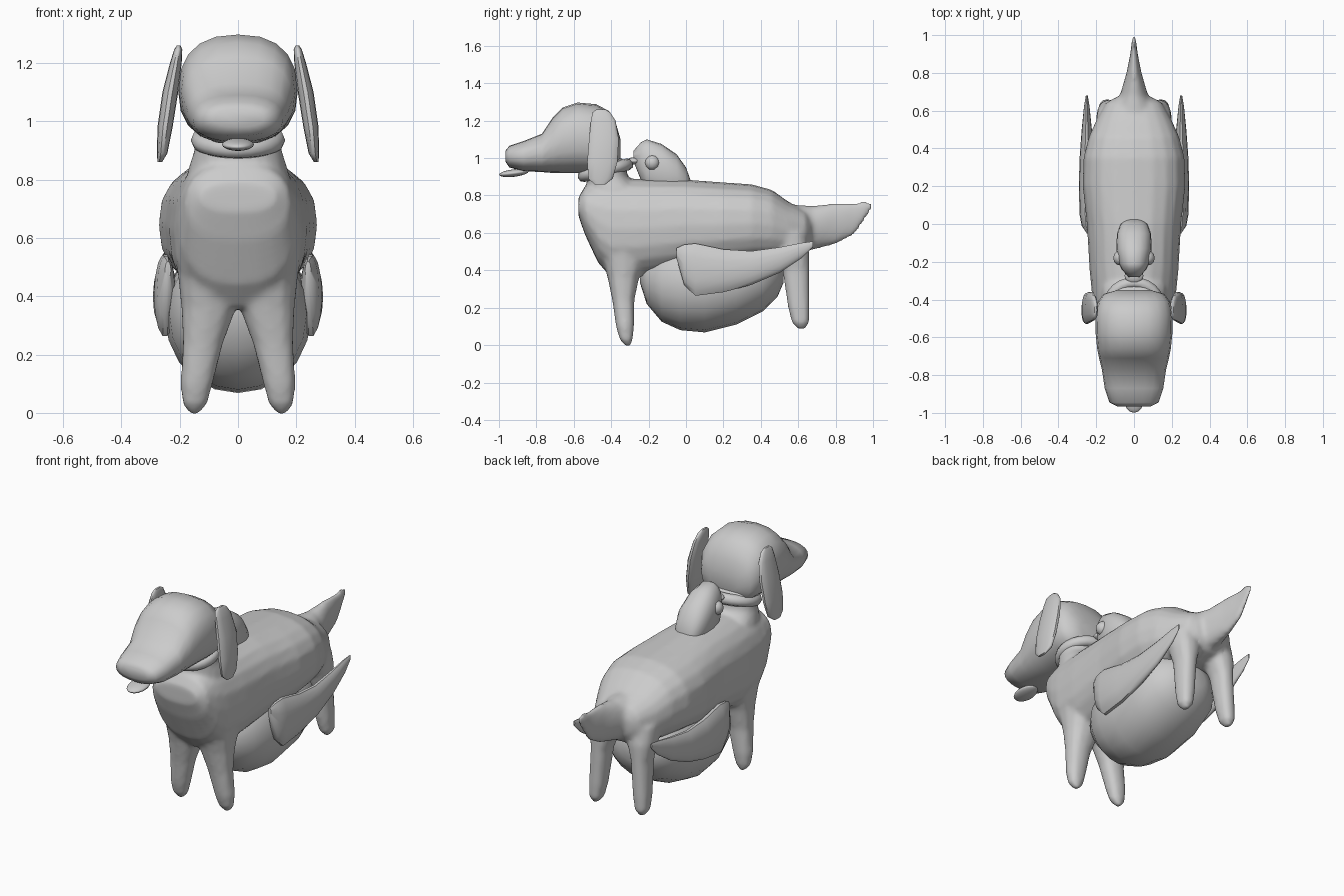
import bpy, bmesh
from math import sin, cos, pi, copysign


def finish(ob, angle=50):
    bpy.ops.object.select_all(action='DESELECT')
    ob.select_set(True)
    bpy.context.view_layer.objects.active = ob
    bpy.ops.object.shade_smooth_by_angle(angle=angle * pi / 180)
    return ob


def loft(bm, rings, axis='y', power=2.3, n=20):
    """Rings are (position, centre x, low, high, half width) along y or z."""
    loops = []
    for pos, cx, lo, hi, hw in rings:
        loop = []
        for i in range(n):
            a = 2 * pi * i / n
            u = copysign(abs(cos(a)) ** (2 / power), cos(a)) * hw + cx
            v = (lo + hi) / 2 + copysign(abs(sin(a)) ** (2 / power), sin(a)) * (hi - lo) / 2
            loop.append(bm.verts.new((u, pos, v) if axis == 'y' else (u, v, pos)))
        loops.append(loop)
    for a, b in zip(loops, loops[1:]):
        for i in range(n):
            j = (i + 1) % n
            bm.faces.new((a[i], a[j], b[j], b[i]))
    bm.faces.new(loops[0])
    bm.faces.new(loops[-1])


def to_object(name, bm, smooth=True):
    bmesh.ops.recalc_face_normals(bm, faces=bm.faces)
    me = bpy.data.meshes.new(name)
    bm.to_mesh(me)
    bm.free()
    ob = bpy.data.objects.new(name, me)
    bpy.context.collection.objects.link(ob)
    return finish(ob) if smooth else ob


def lofted(name, rings, **kw):
    bm = bmesh.new()
    loft(bm, rings, **kw)
    return to_object(name, bm)


def ellipsoid(name, loc, size, rot=(0, 0, 0), seg=16):
    bpy.ops.mesh.primitive_uv_sphere_add(segments=seg, ring_count=seg // 2, location=loc, rotation=rot)
    ob = bpy.context.object
    ob.name = name
    ob.scale = size
    return finish(ob)


# Dog body: trunk, neck, tail and legs fused into one skin
bm = bmesh.new()
loft(bm, [(-.575, 0, .69, .79, .13), (-.54, 0, .59, .85, .18), (-.47, 0, .44, .88, .205),
          (-.40, 0, .36, .89, .22), (-.25, 0, .36, .89, .235), (0, 0, .40, .885, .25),
          (.2, 0, .42, .87, .272), (.35, 0, .44, .86, .268), (.46, 0, .45, .83, .24),
          (.55, 0, .46, .765, .20), (.64, 0, .49, .72, .15), (.67, 0, .53, .68, .10)], power=2.4)
loft(bm, [(.45, 0, .48, .80, .18), (.58, 0, .49, .75, .13), (.68, 0, .51, .745, .075),
          (.80, 0, .54, .76, .04), (.90, 0, .59, .76, .02), (.95, 0, .66, .77, .014),
          (1.0, 0, .735, .76, .009)], power=2)
loft(bm, [(.72, 0, -.55, -.20, .19), (.84, 0, -.53, -.24, .17), (.90, 0, -.53, -.31, .15),
          (1.0, 0, -.53, -.33, .14)], axis='z')
for s in (-1, 1):
    loft(bm, [(-.005, s * .15, -.325, -.295, .015), (.03, s * .148, -.355, -.285, .043),
              (.10, s * .142, -.375, -.277, .056), (.24, s * .12, -.395, -.275, .07),
              (.36, s * .10, -.42, -.25, .095), (.5, s * .1, -.46, -.2, .11)], axis='z', n=12)
    loft(bm, [(.085, s * .15, .60, .635, .015), (.12, s * .148, .565, .66, .038),
              (.2, s * .142, .545, .662, .047), (.4, s * .13, .515, .66, .055),
              (.5, s * .12, .48, .66, .08), (.6, s * .11, .45, .64, .09)], axis='z', n=12)
body = to_object("dog_body", bm, smooth=False)
m = body.modifiers.new("Fuse", 'REMESH')
m.mode, m.voxel_size, m.use_smooth_shade = 'VOXEL', .013, True
m = body.modifiers.new("Blend", 'SMOOTH')
m.factor, m.iterations = .5, 6

# Dog head, tongue, collar and ears
lofted("dog_head", [(-.965, 0, .98, 1.04, .09), (-.945, 0, .95, 1.065, .13), (-.87, 0, .93, 1.09, .155),
                    (-.77, 0, .925, 1.13, .17), (-.71, 0, .92, 1.22, .185), (-.66, 0, .92, 1.27, .195),
                    (-.58, 0, .92, 1.297, .203), (-.48, 0, .92, 1.288, .205), (-.41, 0, .92, 1.25, .19),
                    (-.37, 0, .94, 1.17, .16), (-.35, 0, 1.0, 1.1, .09)], power=2.4)
ellipsoid("tongue", (0, -.92, .92), (.055, .08, .02), (.12, 0, 0))
bpy.ops.mesh.primitive_torus_add(major_radius=.13, minor_radius=.032, major_segments=24, minor_segments=8,
                                 location=(0, -.43, .935), rotation=(.26, 0, 0))
collar = finish(bpy.context.object)
collar.name = "collar"
collar.scale = (1, .95, 1)
for s, side in ((-1, "left"), (1, "right")):
    lofted("ear_" + side, [(.86, s * .268, -.49, -.43, .008), (.89, s * .26, -.523, -.39, .018),
                           (.98, s * .25, -.53, -.365, .026), (1.1, s * .232, -.52, -.358, .027),
                           (1.2, s * .213, -.51, -.375, .02), (1.245, s * .205, -.50, -.405, .014),
                           (1.26, s * .203, -.48, -.43, .006)], axis='z', n=14)

    # Bird wings, swept back and pointed
    lofted("wing_" + side, [(-.05, s * .24, .46, .52, .01), (-.01, s * .247, .32, .54, .03),
                            (.05, s * .25, .26, .547, .038), (.2, s * .25, .28, .515, .042),
                            (.35, s * .252, .32, .505, .036), (.5, s * .25, .385, .525, .027),
                            (.62, s * .25, .465, .548, .015), (.68, s * .25, .525, .555, .005)],
           power=2, n=14)
    # Bird eyes
    ellipsoid("bird_eye_" + side, (s * .072, -.18, .975), (.038, .04, .04), seg=12)

# Bird belly under the dog
lofted("bird_belly", [(-.245, 0, .33, .40, .06), (-.21, 0, .22, .48, .14), (-.13, 0, .125, .55, .20),
                      (-.03, 0, .08, .60, .235), (.1, 0, .068, .60, .25), (.27, 0, .11, .60, .25),
                      (.41, 0, .18, .57, .22), (.49, 0, .26, .50, .15), (.52, 0, .33, .44, .07)], power=2.05)

# Bird head poking out of the back, with beak
lofted("bird_head", [(-.28, 0, .98, 1.04, .03), (-.24, 0, .88, 1.085, .065), (-.21, 0, .82, 1.1, .08),
                     (-.13, 0, .80, 1.075, .094), (-.05, 0, .80, 1.02, .09), (0, 0, .80, .95, .07),
                     (.025, 0, .80, .88, .04)], power=2.3)
ellipsoid("beak", (0, -.275, .985), (.05, .04, .02))
